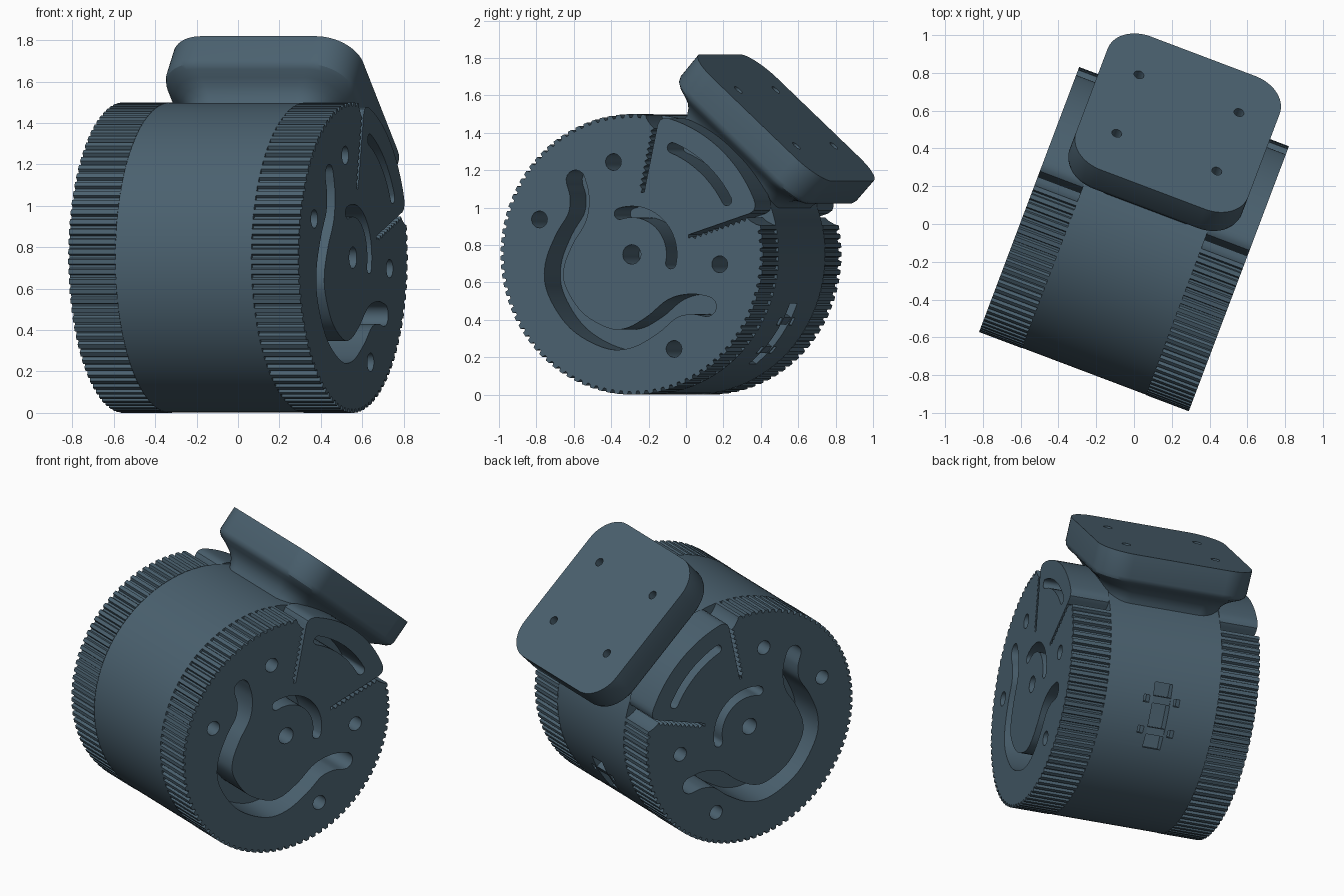
import bpy, bmesh, math
from mathutils import Matrix, Vector

if "Cube" in bpy.data.objects:
    bpy.data.objects.remove(bpy.data.objects["Cube"])

# Local frame: X = drum axis, Z = towards mounting plate; then tilted and turned
WORLD = (Matrix.Translation((0, -0.08, 0.75)) @ Matrix.Rotation(math.radians(-20.7), 4, 'Z')
         @ Matrix.Rotation(math.radians(-42), 4, 'X'))
MAT = bpy.data.materials.new("slate_blue")
MAT.diffuse_color = (0.07, 0.12, 0.16, 1)
MAT.use_nodes = True
MAT.node_tree.nodes["Principled BSDF"].inputs["Base Color"].default_value = MAT.diffuse_color
rad = math.radians


def add(name, mesh, angle=30):
    mesh.materials.clear()
    mesh.materials.append(MAT)
    ob = bpy.data.objects.new(name, mesh)
    bpy.context.collection.objects.link(ob)
    ob.matrix_world = WORLD
    bpy.ops.object.select_all(action='DESELECT')
    ob.select_set(True)
    bpy.context.view_layer.objects.active = ob
    bpy.ops.object.shade_smooth_by_angle(angle=rad(angle))
    return ob


def to_mesh(bm, name):
    bmesh.ops.recalc_face_normals(bm, faces=bm.faces)
    me = bpy.data.meshes.new(name)
    bm.to_mesh(me)
    bm.free()
    return me


def evaluated(ob):
    bpy.context.view_layer.update()
    dg = bpy.context.evaluated_depsgraph_get()
    return bpy.data.meshes.new_from_object(ob.evaluated_get(dg))


def carve(base, cutter):
    """Return the mesh of base minus cutter."""
    obs = []
    for me in (base, cutter):
        ob = bpy.data.objects.new("helper", me)
        ob.hide_render = True
        bpy.context.collection.objects.link(ob)
        obs.append(ob)
    mod = obs[0].modifiers.new("cut", 'BOOLEAN')
    mod.operation, mod.solver, mod.object = 'DIFFERENCE', 'EXACT', obs[1]
    me = evaluated(obs[0])
    for ob in obs:
        bpy.data.objects.remove(ob)
    return me


def box(bm, size, centre, turn=0.0):
    m = Matrix.Rotation(turn, 4, 'X') @ Matrix.Translation(centre) @ Matrix.Diagonal((*size, 1))
    bmesh.ops.create_cube(bm, size=1, matrix=m)


def cyl(bm, r, depth, matrix, seg):
    bmesh.ops.create_cone(bm, cap_ends=True, segments=seg, radius1=r, radius2=r,
                          depth=depth, matrix=matrix)


def pol(r, deg):
    """Point at an angle measured from the local up axis."""
    return Vector((r * math.sin(rad(deg)), r * math.cos(rad(deg))))


def circle(c, r, n=24):
    return [c + pol(r, 360 * i / n) for i in range(n)]


def smooth(p, n=6):
    """Catmull-Rom resampling of a path."""
    p = [2 * p[0] - p[1]] + p + [2 * p[-1] - p[-2]]
    out = []
    for i in range(1, len(p) - 2):
        a, b, c, d = p[i - 1:i + 3]
        for k in range(n):
            t = k / n
            out.append(0.5 * (2 * b + (c - a) * t + (2 * a - 5 * b + 4 * c - d) * t * t
                              + (3 * b - a - 3 * c + d) * t ** 3))
    return out + [p[-2]]


def slot(path, hw):
    """Closed round-ended ribbon around a path."""
    tan = [(path[min(i + 1, len(path) - 1)] - path[max(i - 1, 0)]).normalized()
           for i in range(len(path))]
    nor = [Vector((-t.y, t.x)) * hw for t in tan]
    left = [p + n for p, n in zip(path, nor)]
    right = [p - n for p, n in zip(path, nor)]

    def cap(p, n, t):
        return [p + n * math.cos(k * math.pi / 8) + t * hw * math.sin(k * math.pi / 8)
                for k in range(1, 8)]
    return left + cap(path[-1], nor[-1], tan[-1]) + right[::-1] + cap(path[0], -nor[0], -tan[0])


# End cap outline: smooth upper segment, serrated slit, then grip teeth
half = [pol(0.757, a) for a in range(1, 26, 2)]
half += [pol(0.755, 26.6), pol(0.748, 28.2), pol(0.735, 29.4), pol(0.71, 30), pol(0.34, 30)]
d, n = pol(1, 30), pol(1, 120)
half.append(d * 0.335 + n * 0.018)
half += [d * (0.355 + 0.0165 * i) + n * (0.032 if i % 2 else 0.014) for i in range(21)]
half += [d * 0.70 + n * 0.04]
pitch = (180 - 35) / 39
for i in range(39):
    half += [pol(r, 35 + pitch * (i + f))
             for f, r in ((0.12, 0.732), (0.25, 0.75), (0.72, 0.75), (0.86, 0.732))]
outline = half + [Vector((-p.x, p.y)) for p in reversed(half)]

# Openings in the end cap
wave = [Vector(p) for p in ((0.505, 0.08), (0.43, 0.03), (0.366, -0.06), (0.34, -0.20),
                            (0.287, -0.342), (0.19, -0.43), (0, -0.475))]
wave = smooth(wave + [Vector((-p.x, p.y)) for p in wave[-2::-1]])
loops = [outline, circle(Vector((0, 0)), 0.052), slot(wave, 0.054),
         slot([pol(0.228, a) for a in range(-60, 61, 6)], 0.03),
         slot([pol(0.615, a) for a in range(-20, 21, 4)], 0.028)]
for s in (-1, 1):
    loops += [circle(pol(0.505, s * 54), 0.045), circle(pol(0.56, s * 112.5), 0.045)]

cu = bpy.data.curves.new("cap_profile", 'CURVE')
cu.dimensions, cu.fill_mode, cu.extrude = '2D', 'BOTH', 0.1215
for pts in loops:
    sp = cu.splines.new('POLY')
    sp.points.add(len(pts) - 1)
    for q, p in zip(sp.points, pts):
        q.co = (p.x, p.y, 0, 1)
    sp.use_cyclic_u = True
helper = bpy.data.objects.new("cap_profile", cu)
bpy.context.collection.objects.link(helper)
cap_mesh = evaluated(helper)
bpy.data.objects.remove(helper)

# Left and right end caps
for name, x in (("left_end_cap", -0.472), ("right_end_cap", 0.472)):
    bm = bmesh.new()
    bm.from_mesh(cap_mesh)
    for v in bm.verts:
        v.co = (v.co.z + x, v.co.x, v.co.y)
    bmesh.ops.remove_doubles(bm, verts=bm.verts, dist=1e-5)
    add(name, to_mesh(bm, name), 25)

# Central drum with the recess and strap holes at the back
bm = bmesh.new()
cyl(bm, 0.748, 0.702, Matrix.Rotation(rad(90), 4, 'Y'), 144)
drum = to_mesh(bm, "drum")
bm = bmesh.new()
turn = rad(6)
box(bm, (0.11, 0.2, 0.40), (0, 0.765, 0), turn)
for z in (-0.095, 0.095):
    for x in (-0.095, 0.095):
        box(bm, (0.036, 0.2, 0.045), (x, 0.765, z), turn)
add("drum", carve(drum, to_mesh(bm, "drum_cutter")))

# Bridges across the recess
bm = bmesh.new()
for z in (-0.095, 0.095):
    box(bm, (0.12, 0.05, 0.045), (0, 0.712, z), turn)
add("recess_bridges", to_mesh(bm, "recess_bridges"))

# Mounting plate: rounded rectangles lofted down to a concave neck
bm = bmesh.new()
sections = [(0.983, 0.487, 0.507), (0.835, 0.487, 0.505), (0.812, 0.482, 0.497),
            (0.795, 0.468, 0.478), (0.775, 0.435, 0.44), (0.75, 0.40, 0.405),
            (0.72, 0.375, 0.38), (0.68, 0.36, 0.362), (0.62, 0.349, 0.355), (0.5, 0.349, 0.355)]
rings = []
for z, hx, hy in sections:
    r = 0.19 * min(1, hx / 0.487)
    ring = []
    for q, (sx, sy) in enumerate(((1, 1), (-1, 1), (-1, -1), (1, -1))):
        for k in range(13):
            a = rad(90 * q + 7.5 * k)
            ring.append(bm.verts.new((sx * (hx - r) + r * math.cos(a),
                                      sy * (hy - r) + r * math.sin(a), z)))
    rings.append(ring)
for a, b in zip(rings, rings[1:]):
    for i in range(len(a)):
        j = (i + 1) % len(a)
        bm.faces.new((a[i], a[j], b[j], b[i]))
bm.faces.new(rings[0])
bm.faces.new(rings[-1])
plate = to_mesh(bm, "mounting_plate")

# Screw holes in the plate
bm = bmesh.new()
for x in (-0.283, 0.283):
    for y in (-0.223, 0.223):
        cyl(bm, 0.027, 0.24, Matrix.Translation((x, y, 0.983)), 20)
add("mounting_plate", carve(plate, to_mesh(bm, "hole_cutter")))
